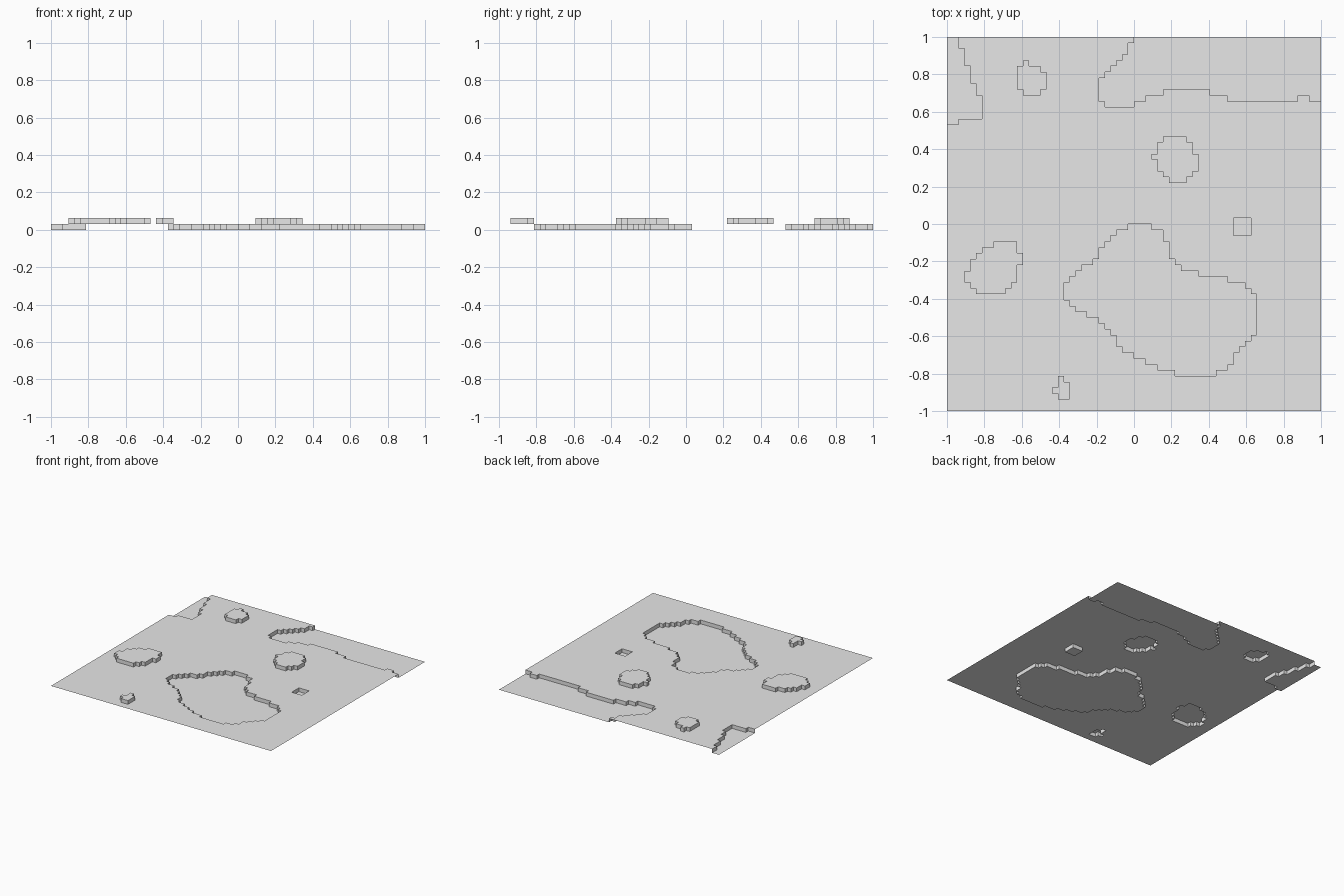
import bpy
import bmesh

default_cube = bpy.data.objects.get("Cube")
if default_cube:
    bpy.data.objects.remove(default_cube, do_unlink=True)

COUNT = 64                # grid squares along each side
CELL = 2 / COUNT
STEP = CELL               # height of one terrace
GROUND, LOW, HIGH = STEP, 0, 2 * STEP

grey = bpy.data.materials.new("plain_grey")
grey.use_nodes = True
GREY_COLOUR = (0.8, 0.8, 0.8, 1)
grey.diffuse_color = GREY_COLOUR
grey.node_tree.nodes["Principled BSDF"].inputs["Base Color"].default_value = GREY_COLOUR


def cells_from_rows(first_row, spans):
    """Grid squares of a patch, from one (start, end) column span per row."""
    return {(column, row)
            for row, (start, end) in enumerate(spans, first_row)
            for column in range(start, end)}


def corner(column, row, height):
    return (column * CELL - 1, 1 - row * CELL, height)


def build_terrace(name, cells, height):
    """Flat terrace of grid squares, with risers joining it to the ground."""
    bm = bmesh.new()

    def quad(points):
        bm.faces.new([bm.verts.new(point) for point in points])

    for column, row in sorted(cells):
        ring = [(column, row), (column, row + 1),
                (column + 1, row + 1), (column + 1, row)]
        neighbours = [(column - 1, row), (column, row + 1),
                      (column + 1, row), (column, row - 1)]
        quad([corner(*point, height) for point in ring])
        if height == GROUND:
            continue
        for index, other in enumerate(neighbours):
            on_sheet = all(0 <= value < COUNT for value in other)
            if on_sheet and other not in cells:
                start, end = ring[index], ring[(index + 1) % len(ring)]
                quad([corner(*start, height), corner(*start, GROUND),
                      corner(*end, GROUND), corner(*end, height)])

    bmesh.ops.remove_doubles(bm, verts=bm.verts, dist=CELL / 100)
    mesh = bpy.data.meshes.new(name)
    bm.to_mesh(mesh)
    bm.free()
    mesh.materials.append(grey)
    terrace = bpy.data.objects.new(name, mesh)
    bpy.context.collection.objects.link(terrace)


# Sunken basins
main_basin = cells_from_rows(32, [
    (31, 35), (29, 37), (28, 37), (27, 38), (26, 38), (26, 38), (25, 39),
    (23, 40), (22, 43), (21, 48), (20, 51), (20, 52), (20, 53), (21, 53),
    (22, 53), (24, 53), (26, 53), (27, 53), (28, 53), (29, 52), (29, 51),
    (30, 50), (32, 49), (34, 49), (36, 48), (39, 46)])

shore_starts = [32, 31, 31, 30, 29, 28, 27, 26, 26]
back_basin = cells_from_rows(0, [(start, COUNT) for start in shore_starts])
back_basin |= cells_from_rows(9, [(26, 37), (26, 34), (27, 32)])
back_basin |= cells_from_rows(9, [(45, COUNT), (48, 60)])
back_basin |= cells_from_rows(10, [(62, COUNT)])

corner_widths = [2] * 2 + [3] * 3 + [4] * 3 + [5] * 2 + [6] * 4 + [2]
corner_basin = cells_from_rows(0, [(0, width) for width in corner_widths])
small_pit = cells_from_rows(31, [(49, 52)] * 3)

# Raised mounds
back_mound = cells_from_rows(4, [(13, 14), (12, 16)] + [(12, 17)] * 3 + [(13, 16)])
middle_mound = cells_from_rows(17, [
    (37, 41), (36, 42), (36, 42), (35, 43), (36, 43), (36, 43), (37, 42), (38, 41)])
right_mound = cells_from_rows(35, [
    (8, 12), (6, 12), (5, 13), (4, 13), (4, 12), (3, 12), (3, 12), (4, 11), (5, 10)])
front_mound = cells_from_rows(58, [(19, 20), (19, 21), (18, 21), (19, 21)])

patches = [
    ("main_basin", main_basin, LOW),
    ("back_basin", back_basin, LOW),
    ("corner_basin", corner_basin, LOW),
    ("small_pit", small_pit, LOW),
    ("back_mound", back_mound, HIGH),
    ("middle_mound", middle_mound, HIGH),
    ("right_mound", right_mound, HIGH),
    ("front_mound", front_mound, HIGH),
]
for name, cells, height in patches:
    build_terrace(name, cells, height)

# Level ground around all the patches
everything = {(column, row) for column in range(COUNT) for row in range(COUNT)}
ground = everything.difference(*(cells for _, cells, _ in patches))
build_terrace("ground", ground, GROUND)
